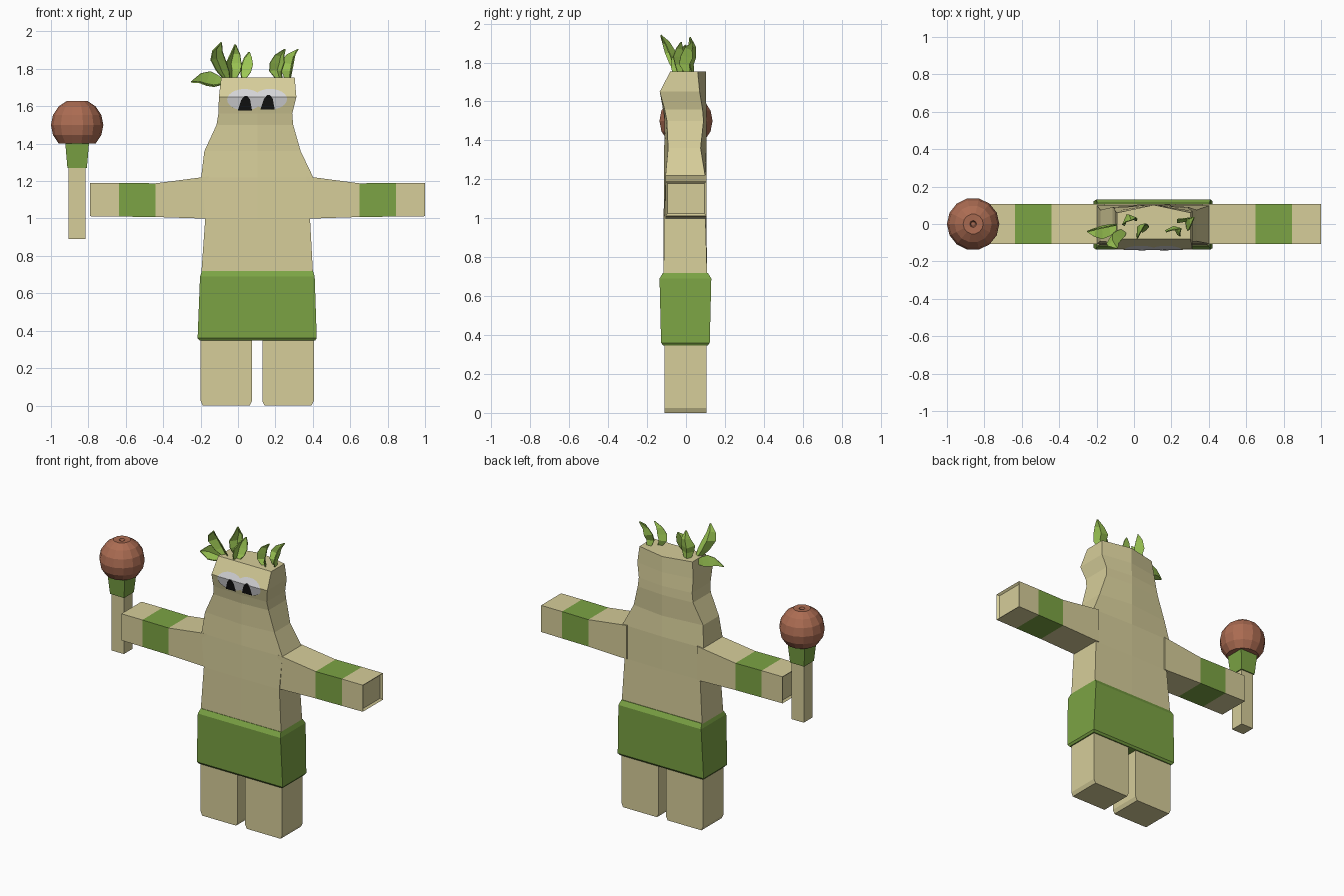
import bpy, bmesh, math
from mathutils import Vector

if "Cube" in bpy.data.objects:
    bpy.data.objects.remove(bpy.data.objects["Cube"])

CX = 0.105  # body centre line


def material(name, rgb):
    m = bpy.data.materials.new(name)
    m.diffuse_color = (*rgb, 1)
    m.use_nodes = True
    m.node_tree.nodes["Principled BSDF"].inputs["Base Color"].default_value = m.diffuse_color
    return m


SKIN = material("sand skin", (0.67, 0.61, 0.32))
GREEN = material("cloth green", (0.20, 0.37, 0.058))
LEAF = material("leaf green", (0.34, 0.58, 0.09))
BROWN = material("clay brown", (0.41, 0.15, 0.085))
WHITE = material("eye white", (0.66, 0.66, 0.68))
BLACK = material("pupil black", (0.006, 0.006, 0.006))


def finish(name, bm, *mats):
    bmesh.ops.recalc_face_normals(bm, faces=bm.faces)
    me = bpy.data.meshes.new(name)
    bm.to_mesh(me)
    bm.free()
    for m in mats:
        me.materials.append(m)
    ob = bpy.data.objects.new(name, me)
    bpy.context.collection.objects.link(ob)
    return ob


def loft(rings, cap=True):
    """Skin a list of equal-length rings of points."""
    bm = bmesh.new()
    vs = [[bm.verts.new(p) for p in r] for r in rings]
    n = len(vs[0])
    for a, b in zip(vs, vs[1:]):
        for i in range(n):
            j = (i + 1) % n
            bm.faces.new((a[i], a[j], b[j], b[i]))
    if cap:
        bm.faces.new(vs[0][::-1])
        bm.faces.new(vs[-1])
    return bm


def rect(x0, x1, y0, y1, z):
    return [(x0, y0, z), (x1, y0, z), (x1, y1, z), (x0, y1, z)]


# Torso and head: z, left, right, front corner, front middle, back corner, back middle
BODY = [
    (0.37, -0.195, 0.400, -0.110, -0.110, 0.105, 0.105),
    (0.72, -0.195, 0.400, -0.115, -0.115, 0.108, 0.108),
    (1.00, -0.175, 0.385, -0.112, -0.115, 0.100, 0.105),
    (1.22, -0.197, 0.402, -0.105, -0.112, 0.098, 0.105),
    (1.36, -0.180, 0.335, -0.092, -0.112, 0.075, 0.105),
    (1.50, -0.115, 0.295, -0.098, -0.110, 0.090, 0.105),
    (1.56, -0.105, 0.290, -0.110, -0.118, 0.085, 0.105),
    (1.65, -0.102, 0.312, -0.135, -0.135, 0.070, 0.102),
    (1.755, -0.090, 0.303, -0.080, -0.080, 0.060, 0.102),
]
finish("body", loft([
    [(l, fc, z), (CX, fm, z), (r, fc, z), (r, bc, z), (CX, bm_, z), (l, bc, z)]
    for z, l, r, fc, fm, bc, bm_ in BODY]), SKIN)

# Legs with chamfered soles
for side, x0 in (("left", -0.2), ("right", 0.13)):
    finish(side + "_leg", loft([
        rect(x0 + 0.012, x0 + 0.263, -0.11, 0.105, 0),
        rect(x0, x0 + 0.275, -0.11, 0.105, 0.025),
        rect(x0, x0 + 0.275, -0.11, 0.105, 0.40)]), SKIN)

# Skirt
finish("skirt", loft([
    rect(-0.205, 0.412, -0.118, 0.112, 0.347),
    rect(-0.216, 0.421, -0.128, 0.122, 0.36),
    rect(-0.203, 0.410, -0.136, 0.130, 0.69),
    rect(-0.193, 0.400, -0.118, 0.112, 0.72)]), GREEN)

# Arms with a flush green band and a recessed end
ARM = [(0.26, 1.00, 1.225, 0.106), (0.30, 1.00, 1.22, 0.106),
       (0.545, 1.008, 1.188, 0.106), (0.74, 1.01, 1.19, 0.106), (0.895, 1.012, 1.19, 0.106)]
for side, s in (("left", -1), ("right", 1)):
    bm = loft([[(CX + s * x, -w, lo), (CX + s * x, w, lo),
                (CX + s * x, w, hi), (CX + s * x, -w, hi)] for x, lo, hi, w in ARM])
    bmesh.ops.recalc_face_normals(bm, faces=bm.faces)
    for f in bm.faces:
        if 0.55 < abs(f.calc_center_median().x - CX) < 0.73:
            f.material_index = 1
    end = max(bm.faces, key=lambda f: s * f.calc_center_median().x)
    bmesh.ops.inset_region(bm, faces=[end], thickness=0.016, depth=0)
    bmesh.ops.translate(bm, verts=end.verts, vec=(-s * 0.012, 0, 0))
    finish(side + "_arm", bm, SKIN, GREEN)


# Eyes: plates following the slope of the face
def face_y(z):
    for a, b in zip(BODY, BODY[1:]):
        if a[0] <= z <= b[0]:
            return a[4] + (b[4] - a[4]) * (z - a[0]) / (b[0] - a[0])


def plate(name, outline, z0, z1, gap, mat):
    """outline(z) gives the left and right edge at that height."""
    zs = sorted({z0 + (z1 - z0) * (1 - math.cos(math.pi * i / 12)) / 2 for i in range(13)} | {1.65})
    bm = bmesh.new()
    rows = []
    for z in zs:
        l, r = outline(z)
        rows.append([bm.verts.new((x, face_y(z) - gap, z)) for x in (l, r)])
    for a, b in zip(rows, rows[1:]):
        bm.faces.new((a[0], a[1], b[1], b[0]))
    ob = finish(name, bm, mat)
    # make plates face forward
    if ob.data.polygons[6].normal.y > 0:
        ob.data.flip_normals()


def ellipse(cx, cz, rx, rz):
    def edge(z):
        h = rx * math.sqrt(max(0.0004, 1 - ((z - cz) / rz) ** 2))
        return cx - h, cx + h
    return edge


def pupil(cx, z0, z1):
    def edge(z):
        t = (z - z0) / (z1 - z0)
        h = 0.038 - 0.018 * t if t < 0.75 else 0.0245 * max(0.3, 1 - (t - 0.75) * 2.5)
        return cx - h + 0.008 * t, cx + h + 0.004 * t
    return edge


plate("left_eye_white", ellipse(0.035, 1.635, 0.093, 0.057), 1.579, 1.691, 0.003, WHITE)
plate("right_eye_white", ellipse(0.172, 1.638, 0.09, 0.055), 1.584, 1.692, 0.004, WHITE)
plate("left_pupil", pupil(0.037, 1.578, 1.655), 1.578, 1.655, 0.007, BLACK)
plate("right_pupil", pupil(0.158, 1.584, 1.66), 1.584, 1.66, 0.007, BLACK)


# Head leaves: folded blades along a bent path
def leaf(name, pts, across, width):
    across = Vector(across).normalized()
    bm = bmesh.new()
    rows = []
    for i, (p, w) in enumerate(zip(pts, (0.45, 0.85, 1.0, 0.65, 0.06))):
        p = Vector(p)
        along = Vector(pts[min(i + 1, 4)]) - Vector(pts[max(i - 1, 0)])
        fold = across.cross(along).normalized() * width * w * 0.25
        side = across * width * w / 2
        rows.append([bm.verts.new(q) for q in (p - side + fold, p - fold, p + side + fold)])
    for a, b in zip(rows, rows[1:]):
        for k in (0, 1):
            bm.faces.new((a[k], a[k + 1], b[k + 1], b[k]))
    ob = finish(name, bm, LEAF)
    mod = ob.modifiers.new("thickness", "SOLIDIFY")
    mod.thickness = 0.006
    mod.offset = 0


leaf("side_leaf", [(-0.09, -0.01, 1.725), (-0.125, -0.02, 1.725), (-0.165, -0.03, 1.735),
                   (-0.205, -0.035, 1.742), (-0.25, -0.04, 1.73)], (0.2, 0.6, 0.7), 0.10)
leaf("front_leaf", [(-0.065, -0.04, 1.75), (-0.085, -0.055, 1.79), (-0.11, -0.075, 1.85),
                    (-0.112, -0.10, 1.90), (-0.09, -0.13, 1.94)], (1, 0.3, -0.1), 0.085)
leaf("back_leaf", [(-0.03, 0.03, 1.75), (-0.025, 0.02, 1.79), (-0.03, 0.03, 1.83),
                   (-0.02, 0.035, 1.88), (-0.015, 0.02, 1.93)], (1, 0.4, 0), 0.085)
leaf("middle_leaf", [(0.025, -0.05, 1.75), (0.03, -0.04, 1.78), (0.035, -0.03, 1.82),
                     (0.045, -0.015, 1.86), (0.06, 0.0, 1.89)], (0.7, 0.7, 0), 0.085)
leaf("right_front_leaf", [(0.22, -0.03, 1.75), (0.205, -0.03, 1.79), (0.215, -0.035, 1.83),
                          (0.225, -0.03, 1.87), (0.25, -0.025, 1.905)], (1, -0.3, 0), 0.08)
leaf("right_back_leaf", [(0.27, 0.01, 1.75), (0.27, 0.0, 1.79), (0.275, 0.015, 1.83),
                         (0.29, 0.02, 1.87), (0.32, 0.035, 1.905)], (0.8, -0.6, 0), 0.085)

# Torch: stick, flared green holder and faceted ball with a dimple on top
TX = -0.86
finish("torch_stick", loft([rect(TX - 0.045, TX + 0.045, -0.045, 0.045, z) for z in (0.89, 1.30)]), SKIN)
finish("torch_holder", loft([
    rect(TX - 0.052, TX + 0.052, -0.052, 0.052, 1.27),
    rect(TX - 0.064, TX + 0.064, -0.064, 0.064, 1.41)]), GREEN)
R, N = 0.14, 14
prof = [(R * math.sin(a), -R * math.cos(a)) for a in (math.radians(45 + 22.5 * i) for i in range(6))]
prof += [(0.018, 0.127), (0.012, 0.11)]
finish("torch_ball", loft([
    [(TX + r * math.cos(2 * math.pi * i / N), r * math.sin(2 * math.pi * i / N), 1.5 + z)
     for i in range(N)] for r, z in prof]), BROWN)
